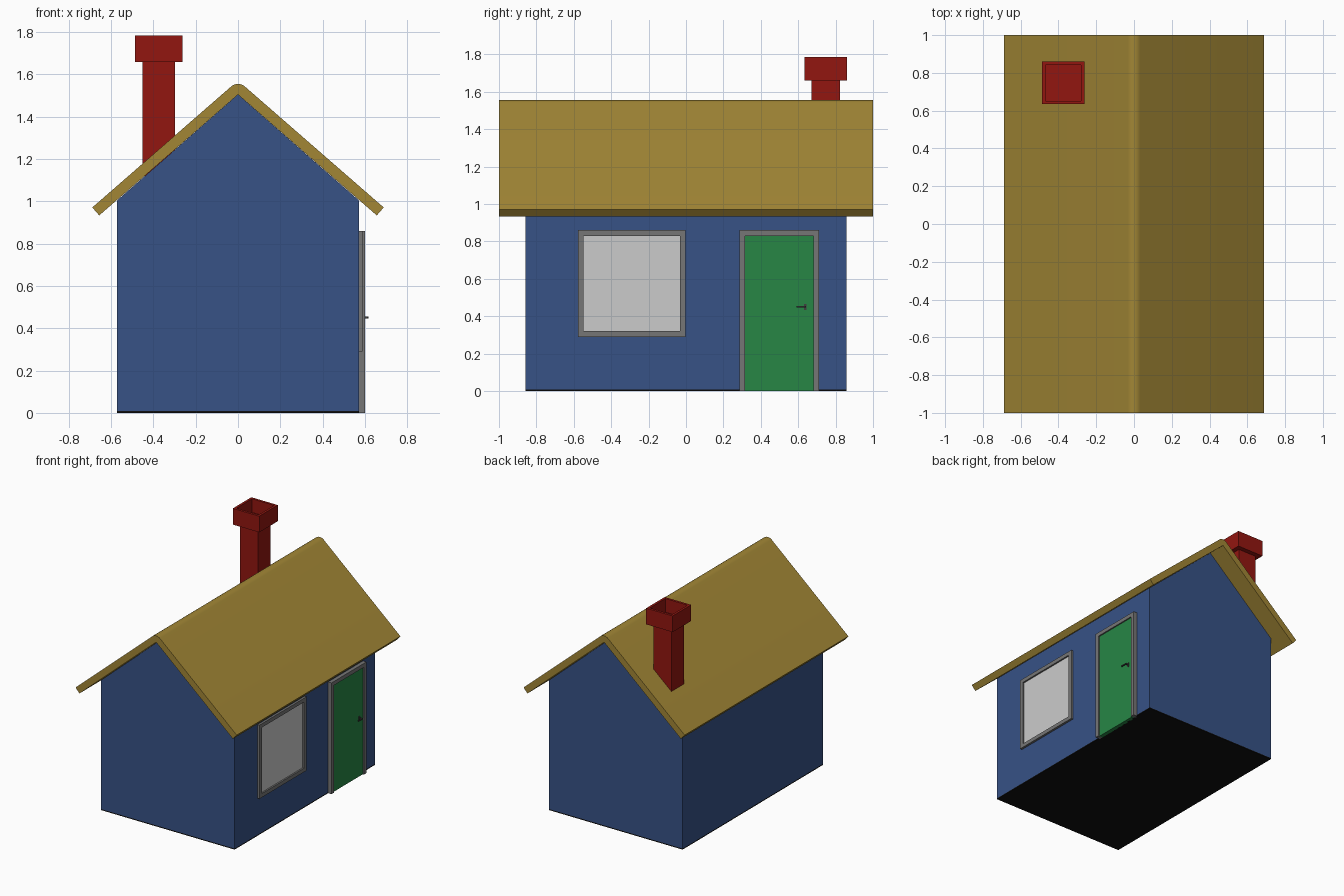
import bpy, bmesh, math

if "Cube" in bpy.data.objects:
    bpy.data.objects.remove(bpy.data.objects["Cube"])


def material(name, rgb):
    m = bpy.data.materials.new(name)
    m.diffuse_color = (*rgb, 1)
    m.use_nodes = True
    m.node_tree.nodes["Principled BSDF"].inputs["Base Color"].default_value = m.diffuse_color
    return m


BLUE = material("wall_blue", (0.038, 0.084, 0.24))
STRAW = material("roof_straw", (0.36, 0.24, 0.036))
RED = material("chimney_red", (0.29, 0.008, 0.005))
GREEN = material("door_green", (0.02, 0.24, 0.06))
BLACK = material("floor_black", (0.005, 0.005, 0.005))
TRIM = material("trim_grey", (0.18, 0.18, 0.18))
METAL = material("handle_metal", (0.05, 0.05, 0.05))


def finish(name, bm, mat):
    bmesh.ops.recalc_face_normals(bm, faces=bm.faces)
    me = bpy.data.meshes.new(name)
    bm.to_mesh(me)
    bm.free()
    ob = bpy.data.objects.new(name, me)
    bpy.context.collection.objects.link(ob)
    if mat:
        me.materials.append(mat)
    return ob


def prism(name, points, depth, mat):
    """Extrude a closed outline of 3D points along a depth vector."""
    bm = bmesh.new()
    face = bm.faces.new([bm.verts.new(p) for p in points])
    new = bmesh.ops.extrude_face_region(bm, geom=[face], use_keep_orig=True)
    bmesh.ops.translate(bm, vec=depth, verts=[v for v in new["geom"] if isinstance(v, bmesh.types.BMVert)])
    return finish(name, bm, mat)


def box(name, lo, hi, mat):
    (x0, y0, z0), (x1, y1, z1) = lo, hi
    base = [(x0, y0, z0), (x1, y0, z0), (x1, y1, z0), (x0, y1, z0)]
    return prism(name, base, (0, 0, z1 - z0), mat)


W, L, EAVE, PEAK = 0.571, 0.857, 1.005, 1.505   # house half width, half length, heights

# Floor and gabled body
box("floor", (-W, -L, 0), (W, L, 0.008), BLACK)
gable = [(-W, 0.008), (W, 0.008), (W, EAVE), (0, PEAK), (-W, EAVE)]
prism("walls", [(x, -L, z) for x, z in gable], (0, 2 * L, 0), BLUE)

# Roof: even-thickness gable section with a rounded ridge
slope = math.atan2(PEAK - EAVE, W)
T, RUN = 0.05, 0.656
nx, nz = T * math.sin(slope), T * math.cos(slope)
low = PEAK - RUN * math.tan(slope) + 0.003
arc = [slope - 2 * slope * i / 8 for i in range(9)]
section = [(0, PEAK), (RUN, low), (RUN + nx, low + nz)]
section += [(T * math.sin(a), PEAK + T * math.cos(a)) for a in arc]
section += [(-RUN - nx, low + nz), (-RUN, low)]
roof = prism("roof", [(x, -1, z) for x, z in section], (0, 2, 0), STRAW)
bpy.context.view_layer.objects.active = roof
roof.select_set(True)
bpy.ops.object.shade_smooth_by_angle(angle=math.radians(30))
roof.select_set(False)

# Chimney shaft, and an open square cap around its top
CX, CY = -0.375, 0.747
S, H, C = 0.077, 0.087, 0.113
box("chimney_shaft", (CX - S, CY - S, 1.12), (CX + S, CY + S, 1.67), RED)
bm = bmesh.new()
bmesh.ops.create_cube(bm, size=1)
for v in bm.verts:
    v.co = (CX + 2 * C * v.co.x, CY + 2 * C * v.co.y, 1.7225 + 0.125 * v.co.z)
top = max(bm.faces, key=lambda f: f.calc_center_median().z)
bmesh.ops.inset_region(bm, faces=[top], thickness=C - H)
well = bmesh.ops.extrude_discrete_faces(bm, faces=[top])["faces"]
bmesh.ops.translate(bm, vec=(0, 0, -0.105), verts=well[0].verts)
finish("chimney_cap", bm, RED)

# Window on the right wall: pane and mitred-size frame
X = W - 0.01


def frame(name, y0, y1, z0, z1, bar, front, sill):
    box(name + "_left", (X, y0, z0), (front, y0 + bar, z1), TRIM)
    box(name + "_right", (X, y1 - bar, z0), (front, y1, z1), TRIM)
    box(name + "_top", (X, y0 + bar, z1 - bar), (front, y1 - bar, z1), TRIM)
    if sill:
        box(name + "_sill", (X, y0 + bar, z0), (front, y1 - bar, z0 + bar), TRIM)


frame("window_frame", -0.578, -0.003, 0.29, 0.86, 0.03, 0.588, True)
box("window_pane", (X, -0.548, 0.32), (0.576, -0.033, 0.83), None)

# Door on the right wall
frame("door_frame", 0.285, 0.712, 0, 0.86, 0.03, 0.60, False)
box("door", (X, 0.315, 0), (0.59, 0.682, 0.83), GREEN)

# Door handle: plate, stem and lever
box("handle_plate", (0.59, 0.631, 0.434), (0.594, 0.645, 0.466), METAL)
box("handle_stem", (0.594, 0.634, 0.447), (0.618, 0.642, 0.455), METAL)
box("handle_lever", (0.61, 0.592, 0.447), (0.618, 0.634, 0.455), METAL)
